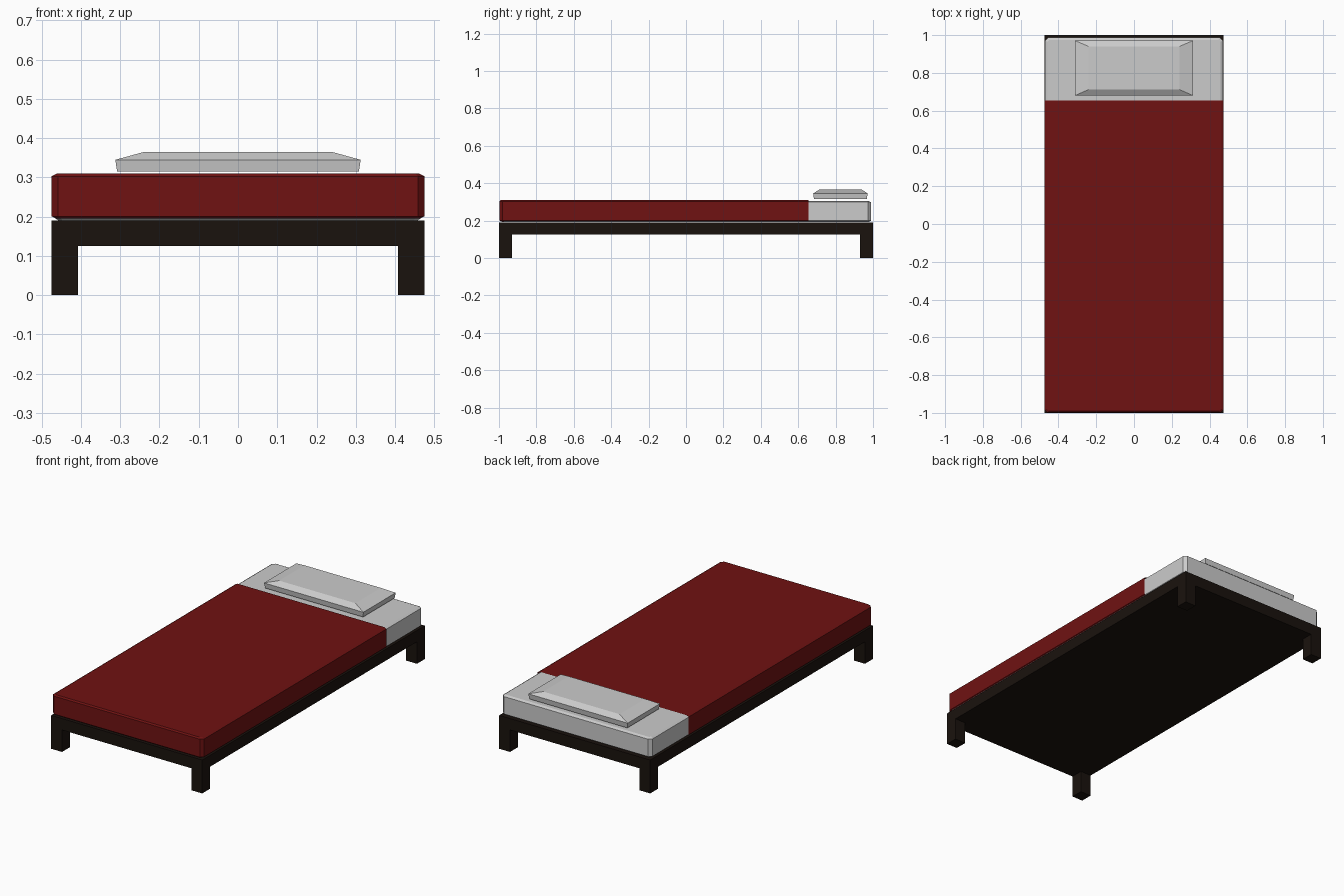
import bpy, bmesh

if "Cube" in bpy.data.objects:
    bpy.data.objects.remove(bpy.data.objects["Cube"])


def material(name, rgb):
    m = bpy.data.materials.new(name)
    m.diffuse_color = (*rgb, 1)
    m.use_nodes = True
    m.node_tree.nodes["Principled BSDF"].inputs["Base Color"].default_value = m.diffuse_color
    return m


WOOD = material("dark_wood", (0.010, 0.006, 0.004))
RED = material("red_cloth", (0.16, 0.006, 0.006))


def outline(hx, y0, y1, front, back):
    """Rectangle outline with optional clipped front and back corners."""
    right = [(hx - front, y0), (hx, y0 + front)] if front else [(hx, y0)]
    right += [(hx, y1 - back), (hx - back, y1)] if back else [(hx, y1)]
    return right + [(-x, y) for x, y in reversed(right)]


def loft(name, rings, mat=None, open_back=False):
    """Stack outlines (z, hx, y0, y1, front, back) into a closed flat-faced solid."""
    bm = bmesh.new()
    loops = [[bm.verts.new((x, y, r[0])) for x, y in outline(*r[1:])] for r in rings]
    for a, b in zip(loops, loops[1:]):
        for i in range(len(a)):
            j = (i + 1) % len(a)
            bm.faces.new((a[i], a[j], b[j], b[i]))
    bm.faces.new(loops[0][::-1])
    bm.faces.new(loops[-1])
    bm.normal_update()
    if open_back:
        back = [f for f in bm.faces if f.normal.y > 0.9]
        bmesh.ops.delete(bm, geom=back, context='FACES_ONLY')
    me = bpy.data.meshes.new(name)
    bm.to_mesh(me)
    bm.free()
    ob = bpy.data.objects.new(name, me)
    bpy.context.collection.objects.link(ob)
    if mat:
        me.materials.append(mat)
    return ob


# Bed frame slab and four corner legs
loft("bed_frame", [(0.125, 0.475, -1, 1, 0, 0), (0.19, 0.475, -1, 1, 0, 0)], WOOD)
for end, y in (("front", -0.965), ("back", 0.965)):
    for side, x in (("left", -0.441), ("right", 0.441)):
        leg = loft(f"{end}_{side}_leg",
                   [(0, 0.034, -0.035, 0.035, 0, 0), (0.125, 0.034, -0.035, 0.035, 0, 0)], WOOD)
        leg.location = (x, y, 0)

# Mattress with clipped edges
loft("mattress", [
    (0.191, 0.458, -0.98, 0.975, 0.01, 0.01),
    (0.199, 0.47, -0.99, 0.988, 0.016, 0.016),
    (0.298, 0.47, -0.99, 0.988, 0.016, 0.016),
    (0.305, 0.458, -0.98, 0.975, 0.01, 0.01)])

# Blanket wrapped over the mattress, open at the pillow end
loft("blanket", [
    (0.195, 0.462, -0.99, 0.655, 0.01, 0),
    (0.201, 0.475, -0.998, 0.655, 0.016, 0),
    (0.303, 0.475, -0.998, 0.655, 0.016, 0),
    (0.31, 0.462, -0.99, 0.655, 0.01, 0)], RED, open_back=True)

# Pillow with sloped top border
loft("pillow", [
    (0.315, 0.308, 0.684, 0.967, 0, 0),
    (0.345, 0.3125, 0.68, 0.971, 0, 0),
    (0.365, 0.24, 0.712, 0.94, 0, 0)])
